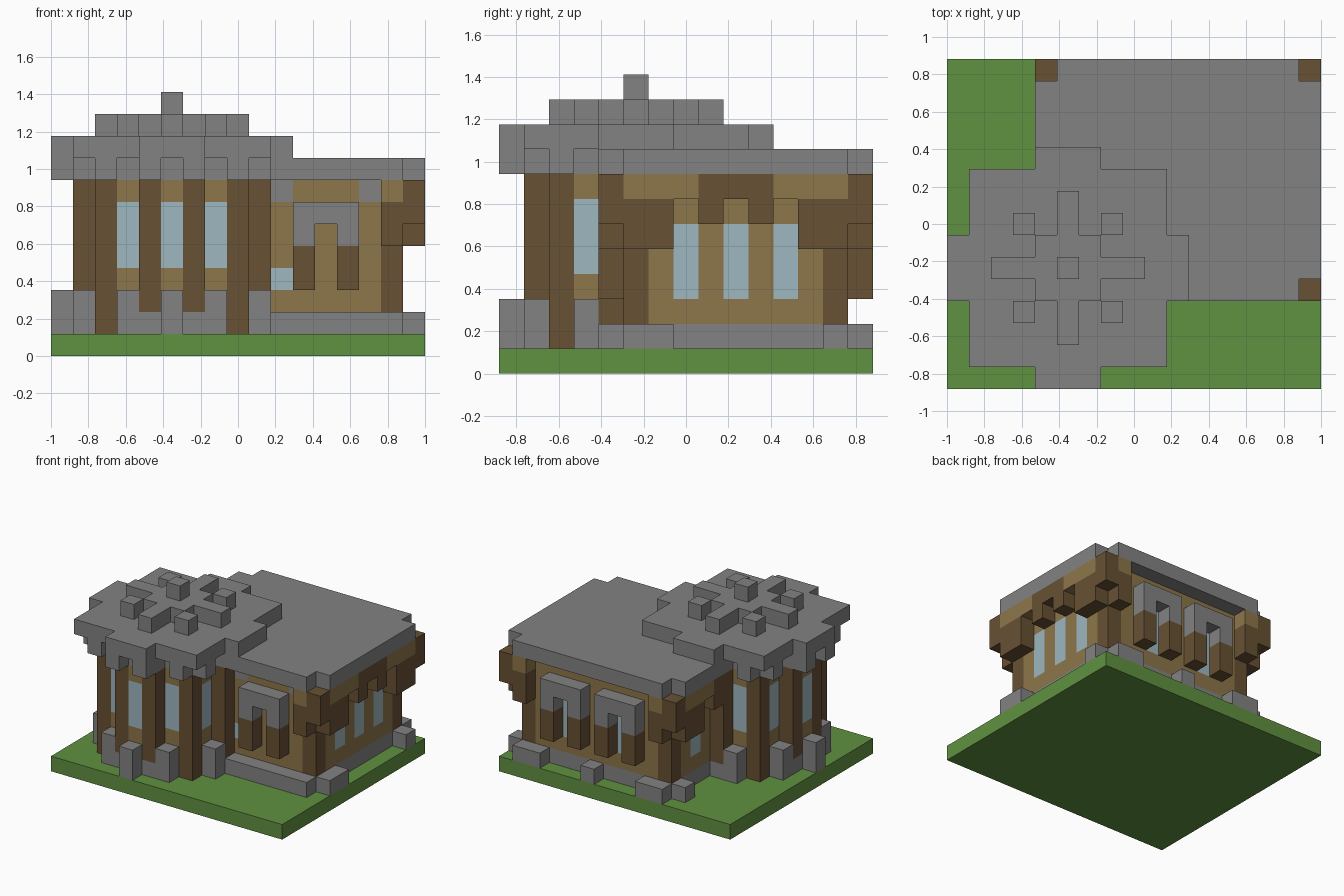
import bpy, bmesh
from mathutils import Vector

cube = bpy.data.objects.get("Cube")
if cube:
    bpy.data.objects.remove(cube)

V = 2 / 17                                   # block size
ORIGIN = Vector((-1, -7.5 * V, 0))
COLOURS = {
    "stone": (0.225, 0.225, 0.225, 1),
    "grass": (0.117, 0.285, 0.051, 1),
    "dark_wood": (0.136, 0.082, 0.034, 1),
    "plaster": (0.270, 0.180, 0.068, 1),
    "glass": (0.340, 0.475, 0.525, 1),
}
NAMES = list(COLOURS)
mats = []
for name, rgba in COLOURS.items():
    m = bpy.data.materials.new(name)
    m.use_nodes = True
    m.diffuse_color = rgba
    bsdf = m.node_tree.nodes["Principled BSDF"]
    bsdf.inputs["Base Color"].default_value = rgba
    bsdf.inputs["Roughness"].default_value = 0.9
    mats.append(m)

cells = {}                                   # block position -> (part, colour)


def fill(part, colour, xs, ys, zs):
    """Fill inclusive block ranges; a single number means one block."""
    span = lambda r: range(r, r + 1) if isinstance(r, int) else range(r[0], r[1] + 1)
    for i in span(xs):
        for j in span(ys):
            for k in span(zs):
                cells[i, j, k] = (part, colour)


def around(part, colour, a, b, zs):
    """Repeat one column eight ways about the tower centre."""
    for p, q in ((a, b), (b, a)):
        for s in (-1, 1):
            for t in (-1, 1):
                fill(part, colour, 5 + s * p, 5 + t * q, zs)


# Lawn
fill("lawn", "grass", (0, 16), (0, 14), 0)

# Stone buttresses in front of the tower windows
for a, b in ((0, 5), (2, 4)):
    around("tower_buttresses", "stone", a, b, (1, 2))

# House walls with corner posts and stone footing
fill("house_walls", "plaster", (5, 15), (5, 13), (1, 7))
fill("house_walls", "stone", (5, 15), (5, 13), 1)
for x in (5, 15):
    for y in (5, 13):
        fill("house_walls", "dark_wood", x, y, (2, 7))
for x in (10, 14):
    fill("house_walls", "stone", x, 5, 7)

# House windows
for y in (7, 9, 11):
    fill("house_walls", "glass", 15, y, (3, 5))
fill("house_walls", "glass", 5, 11, (3, 5))
for x in (8, 12):
    fill("house_walls", "glass", x, 13, (3, 5))
fill("house_walls", "glass", 10, 5, 3)

# Footing blocks around the house
fill("footing", "stone", (10, 15), 4, 1)
fill("footing", "stone", 16, (5, 6), 1)
for x in (4, 16):
    fill("footing", "stone", x, 13, 1)
for xs in ((5, 6), 10, (14, 15)):
    fill("footing", "stone", xs, 14, 1)


# Arched window surrounds: stone head, wooden legs
def arch(part, x, y):
    fill(part, "stone", (x - 1, x + 1), y, 6)
    for leg in (x - 1, x + 1):
        fill(part, "stone", leg, y, 5)
        fill(part, "dark_wood", leg, y, (3, 4))


arch("front_arch", 12, 4)
arch("back_arch_left", 12, 14)
arch("back_arch_right", 8, 14)


# Carved timber eaves along both side walls
def eaves(part, x, first):
    for y in range(first, 15):
        d = abs(y - 9)                       # distance from middle of the wall
        colour = "plaster" if 2 <= d <= 4 else "dark_wood"
        fill(part, colour, x, y, 7)
        if d in (1, 3, 4, 5):
            fill(part, "dark_wood", x, y, 6)
        if d in (3, 4):
            fill(part, "dark_wood", x, y, 5)


eaves("left_eaves", 16, 4)
eaves("right_eaves", 4, 10)
for x, y in ((15, 4), (15, 14), (5, 14)):
    fill("corner_brackets", "dark_wood", x, y, (5, 6))
    fill("corner_brackets", "plaster", x, y, 7)

# House roof with notched corners
fill("house_roof", "stone", (4, 16), (4, 14), 8)
for corner in ((4, 14), (16, 4), (16, 14)):
    del cells[(*corner, 8)]

# Tower body: stepped round plan
for part, colour, zs in (("tower_walls", "plaster", (1, 7)), ("tower_roof", "stone", 8)):
    fill(part, colour, (2, 8), (2, 8), zs)
    fill(part, colour, (4, 6), (1, 9), zs)
    fill(part, colour, (1, 9), (4, 6), zs)

# Tower posts and windows
around("tower_walls", "dark_wood", 3, 3, (1, 7))
around("tower_walls", "dark_wood", 1, 4, (2, 7))
around("tower_walls", "stone", 1, 4, 1)
for a, b in ((0, 4), (2, 3)):
    around("tower_walls", "glass", a, b, (4, 6))

# Tower roof: hanging blocks, wide slab, cross-shaped crown, finial
for a, b in ((1, 5), (3, 4)):
    around("tower_roof", "stone", a, b, 8)
fill("tower_roof", "stone", (1, 9), (1, 9), 9)
fill("tower_roof", "stone", (0, 10), (4, 6), 9)
fill("tower_roof", "stone", (4, 6), (0, 10), 9)
fill("roof_crown", "stone", (4, 6), (4, 6), 10)
around("roof_crown", "stone", 0, 2, 10)
around("roof_crown", "stone", 0, 3, 10)
around("roof_crown", "stone", 2, 2, 10)
fill("finial", "stone", 5, 5, 11)


# Turn each part's blocks into one clean shell
def build(part):
    bm = bmesh.new()
    for cell, (owner, colour) in cells.items():
        if owner != part:
            continue
        for axis in range(3):
            for side in (0, 1):
                near = list(cell)
                near[axis] += 2 * side - 1
                if tuple(near) in cells:
                    continue
                u, w = (axis + 1) % 3, (axis + 2) % 3
                ring = []
                for du, dw in ((0, 0), (1, 0), (1, 1), (0, 1)):
                    p = Vector(cell)
                    p[axis] += side
                    p[u] += du
                    p[w] += dw
                    ring.append(bm.verts.new(ORIGIN + p * V))
                face = bm.faces.new(ring if side else ring[::-1])
                face.material_index = NAMES.index(colour)
    bmesh.ops.remove_doubles(bm, verts=bm.verts, dist=V / 100)
    bmesh.ops.dissolve_limit(bm, angle_limit=0.01, verts=bm.verts,
                             edges=bm.edges, delimit={"MATERIAL"})
    me = bpy.data.meshes.new(part)
    for m in mats:
        me.materials.append(m)
    bm.to_mesh(me)
    bm.free()
    bpy.context.scene.collection.objects.link(bpy.data.objects.new(part, me))


for part in dict.fromkeys(owner for owner, _ in cells.values()):
    build(part)
